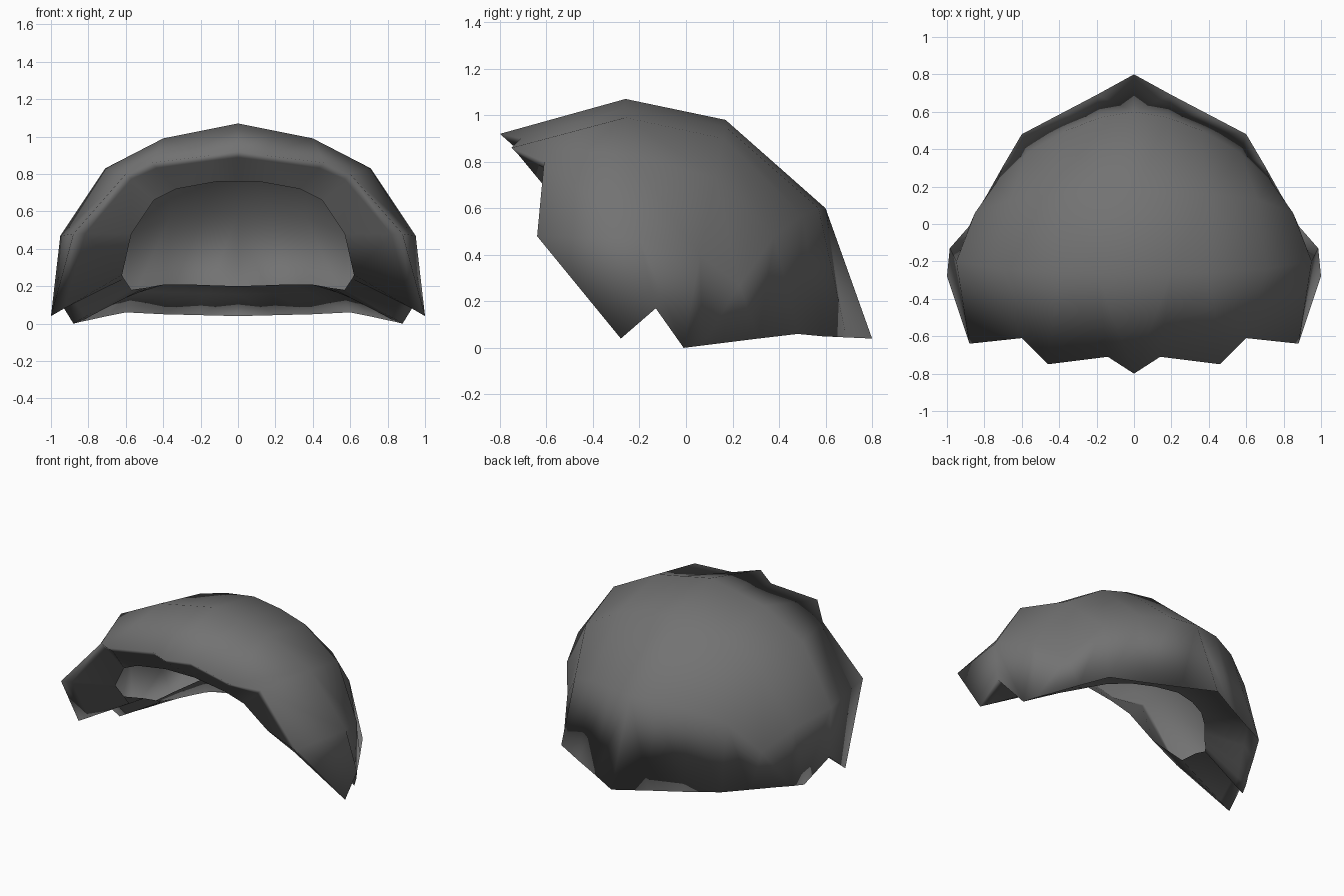
import bpy, bmesh, math
from mathutils import Vector

if "Cube" in bpy.data.objects:
    bpy.data.objects.remove(bpy.data.objects["Cube"])

# Half-shell strips from fringe to nape; each runs centre line -> lower side edge
outer = [
    [(0, -.80, .92), (.14, -.71, .90), (.46, -.75, .86), (.60, -.61, .80), (.88, -.64, .48), (1.0, -.28, .04)],
    [(0, -.26, 1.07), (.20, -.26, 1.03), (.40, -.26, .99), (.71, -.24, .83), (.95, -.20, .47), (.985, -.13, .17)],
    [(0, .17, .98), (.20, .17, .95), (.39, .16, .90), (.66, .13, .73), (.85, .06, .40), (.88, -.01, 0)],
    [(0, .60, .60), (.18, .57, .60), (.36, .50, .57), (.57, .38, .48), (.73, .23, .27), (.84, .07, .01)],
    [(0, .80, .04), (.20, .69, .045), (.40, .585, .05), (.60, .48, .06), (.70, .31, .04), (.79, .15, .02)],
]
# Inner edge of the rolled-in rim: hairline, side, nape
hairline = [(0, -.62, .76), (.11, -.62, .76), (.33, -.61, .72), (.45, -.58, .66), (.57, -.50, .48), (.62, -.28, .26)]
side = [(.61, -.13, .24), (.57, 0, .18), (.54, .04, .185)]
nape = [(.50, .08, .19), (.45, .14, .20), (.39, .21, .21), (.28, .31, .21), (.15, .38, .205), (0, .42, .20)]

R, C = 5, 6
bm = bmesh.new()
g = [[bm.verts.new(p) for p in row] for row in outer]
for r in range(R - 1):
    for c in range(C - 1):
        bm.faces.new((g[r][c], g[r][c + 1], g[r + 1][c + 1], g[r + 1][c]))

# Rim folded inward all round: fringe, side edge, nape (short upright step at the nape)
loop = g[0] + [g[r][C - 1] for r in range(1, R)] + g[R - 1][C - 2::-1]
rim = [bm.verts.new(p) for p in hairline + side + nape]
step = []
for k, (v, w) in enumerate(zip(loop, rim)):
    p = v.co.lerp(w.co, .2)
    if k >= 9:
        p.z += .085 * min(1, (k - 8) / 3)
    step.append(bm.verts.new(p))
for k in range(len(loop) - 1):
    bm.faces.new((loop[k], loop[k + 1], step[k + 1], step[k]))
    bm.faces.new((step[k], step[k + 1], rim[k + 1], rim[k]))

# Mirror to the other side
dup = bmesh.ops.duplicate(bm, geom=bm.verts[:] + bm.edges[:] + bm.faces[:])["geom"]
for v in dup:
    if isinstance(v, bmesh.types.BMVert):
        v.co.x *= -1
bmesh.ops.remove_doubles(bm, verts=bm.verts[:], dist=.0005)
bmesh.ops.recalc_face_normals(bm, faces=bm.faces[:])

me = bpy.data.meshes.new("hair_shell")
bm.to_mesh(me)
bm.free()
hair = bpy.data.objects.new("hair_shell", me)
bpy.context.collection.objects.link(hair)

mat = bpy.data.materials.new("charcoal_grey")
mat.diffuse_color = (.17, .17, .17, 1)
mat.use_nodes = True
mat.node_tree.nodes["Principled BSDF"].inputs["Base Color"].default_value = mat.diffuse_color
me.materials.append(mat)

# Soft all over, as the lip rolls smoothly into the outside
me.shade_smooth()
